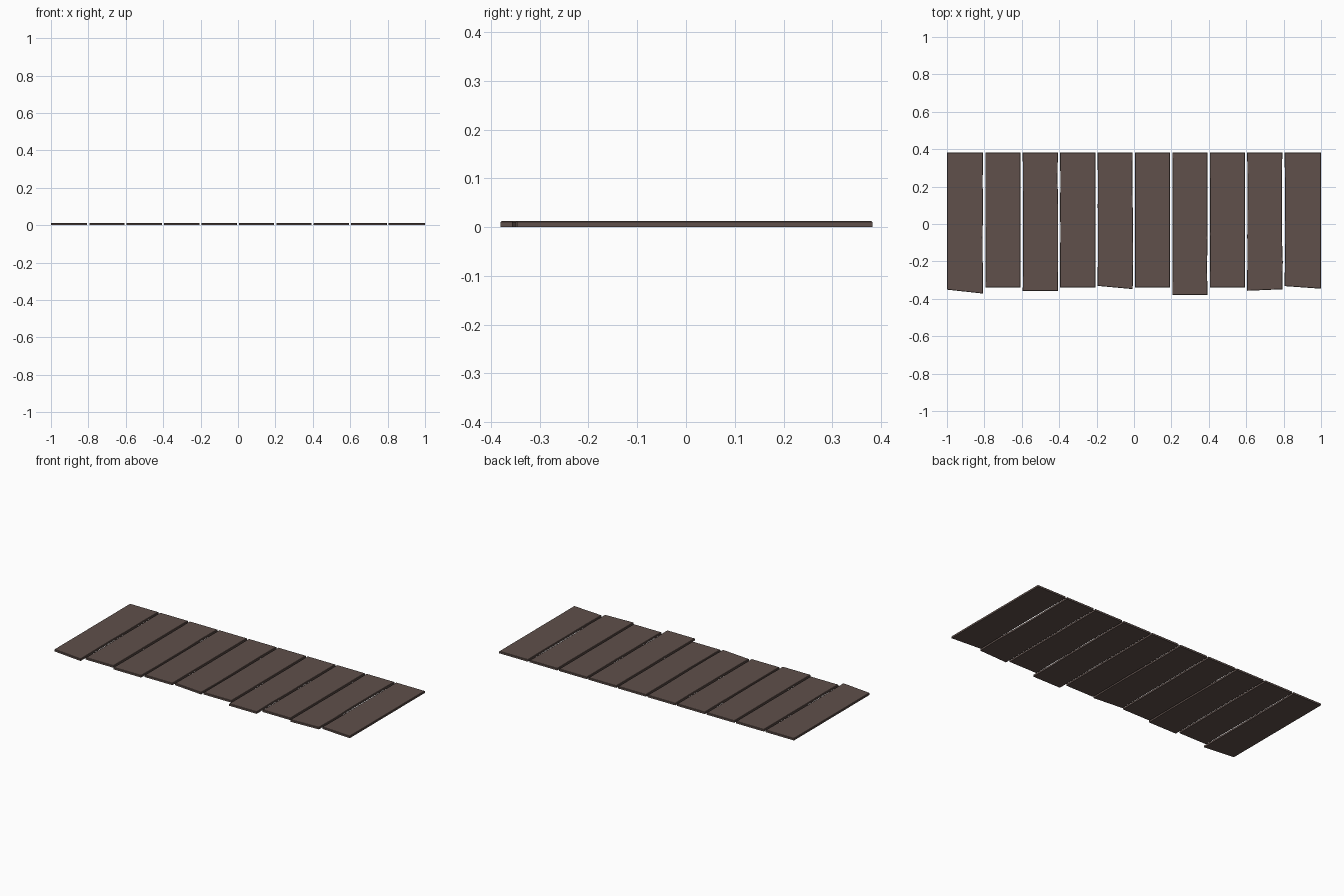
import bpy, bmesh, random

if "Cube" in bpy.data.objects:
    bpy.data.objects.remove(bpy.data.objects["Cube"])

random.seed(4)
BACK, THICK, BEVEL = 0.382, 0.0125, 0.002

wood = bpy.data.materials.new("dark_wood")
wood.diffuse_color = (0.115, 0.08, 0.07, 1)
wood.use_nodes = True
wood.node_tree.nodes["Principled BSDF"].inputs["Base Color"].default_value = wood.diffuse_color

# front edge y (left corner, right corner) of each plank
fronts = [(-0.351, -0.372), (-0.34, -0.34), (-0.357, -0.357), (-0.34, -0.34),
          (-0.331, -0.348), (-0.34, -0.34), (-0.38, -0.38), (-0.34, -0.34),
          (-0.357, -0.349), (-0.332, -0.346)]


def plank(i, fl, fr):
    x0 = -1 + 0.2 * i + (0.005 if i else 0)
    x1 = -0.8 + 0.2 * i - (0.007 if i < 9 else 0)
    # slightly hand-cut long edges, straight on the outer ends
    ts = (0.2, 0.4, 0.6, 0.8)
    jr = 0.003 if i < 9 and i % 2 == 0 else 0
    jl = 0.002 if i else 0
    right = [(x1 + random.uniform(-jr, jr), fr + (BACK - fr) * t) for t in ts]
    left = [(x0 + random.uniform(0, jl), BACK + (fl - BACK) * t) for t in ts]
    outline = [(x0, fl), (x1, fr)] + right + [(x1, BACK), (x0, BACK)] + left

    bm = bmesh.new()
    base = bm.faces.new([bm.verts.new((x, y, 0)) for x, y in outline])
    ext = bmesh.ops.extrude_face_region(bm, geom=[base])
    verts = [g for g in ext["geom"] if isinstance(g, bmesh.types.BMVert)]
    bmesh.ops.translate(bm, verts=verts, vec=(0, 0, THICK))
    bmesh.ops.recalc_face_normals(bm, faces=bm.faces[:])
    # soften the upper rim
    rim = [e for e in bm.edges if all(v.co.z > THICK / 2 for v in e.verts)]
    bmesh.ops.bevel(bm, geom=rim, offset=BEVEL, segments=1, affect='EDGES')

    mesh = bpy.data.meshes.new(f"plank_{i + 1}")
    bm.to_mesh(mesh)
    bm.free()
    mesh.materials.append(wood)
    bpy.context.collection.objects.link(bpy.data.objects.new(mesh.name, mesh))


# row of ten planks
for i, (fl, fr) in enumerate(fronts):
    plank(i, fl, fr)
